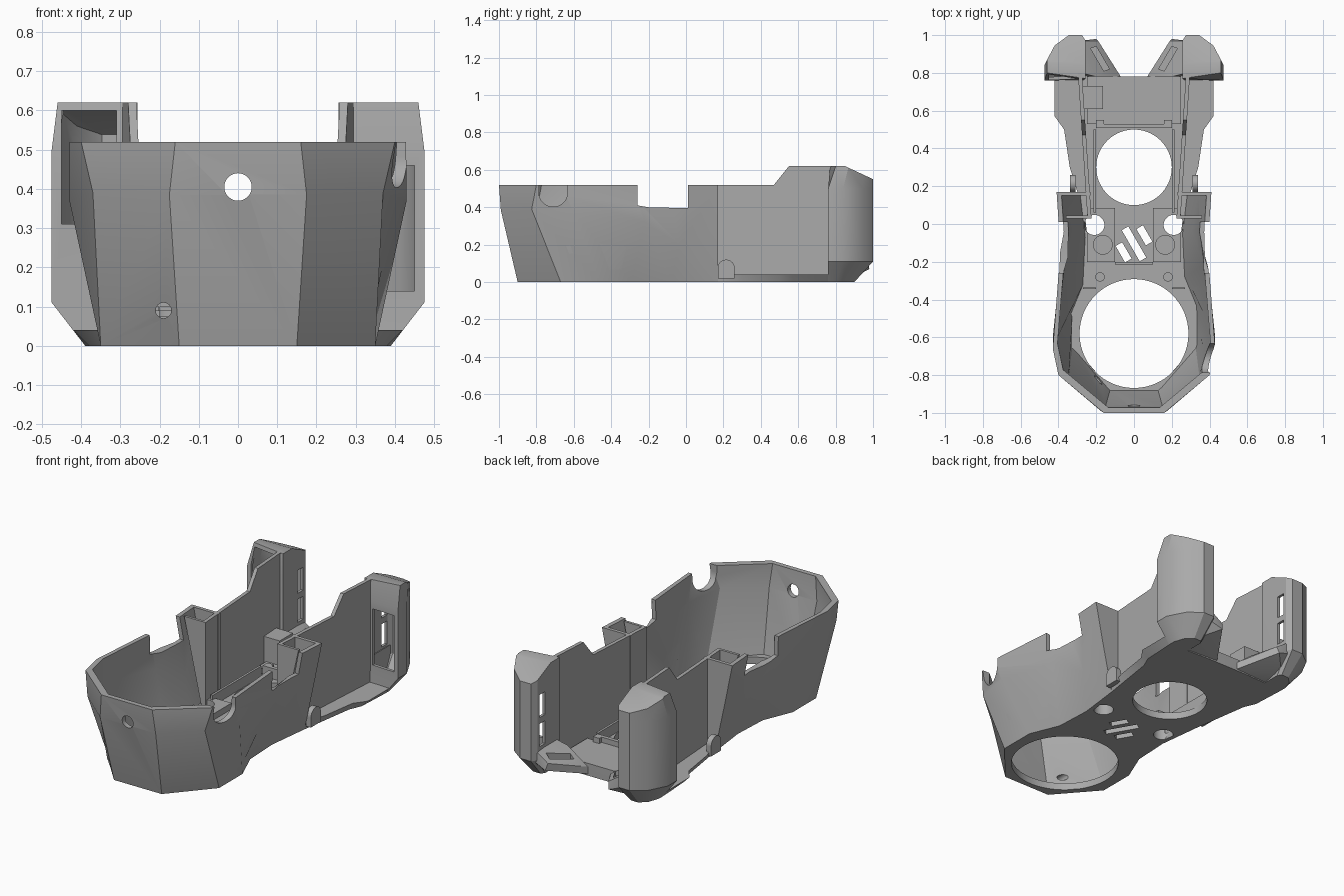
import bpy, bmesh, math
from mathutils import Matrix, Vector

if "Cube" in bpy.data.objects:
    bpy.data.objects.remove(bpy.data.objects["Cube"])

GREY = (0.40, 0.40, 0.40, 1)
mat = bpy.data.materials.new("plain grey")
mat.use_nodes = True
mat.diffuse_color = GREY
mat.node_tree.nodes["Principled BSDF"].inputs["Base Color"].default_value = GREY


def make(name, bm):
    bmesh.ops.recalc_face_normals(bm, faces=bm.faces)
    me = bpy.data.meshes.new(name)
    bm.to_mesh(me)
    bm.free()
    me.materials.append(mat)
    ob = bpy.data.objects.new(name, me)
    bpy.context.collection.objects.link(ob)
    return ob


def loft(name, rings, cut=None):
    """Closed solid through matching rings of points; cut trims it by a plane."""
    bm = bmesh.new()
    rows = [[bm.verts.new(p) for p in r] for r in rings]
    n = len(rows[0])
    for a, b in zip(rows, rows[1:]):
        for i in range(n):
            j = (i + 1) % n
            bm.faces.new((a[i], a[j], b[j], b[i]))
    bm.faces.new(rows[0])
    bm.faces.new(rows[-1])
    if cut:
        geom = bm.verts[:] + bm.edges[:] + bm.faces[:]
        res = bmesh.ops.bisect_plane(bm, geom=geom, plane_co=cut[0], plane_no=cut[1], clear_outer=True)
        edges = [e for e in res["geom_cut"] if isinstance(e, bmesh.types.BMEdge)]
        bmesh.ops.holes_fill(bm, edges=edges)
    return make(name, bm)


def box(name, x, y, z, turn=0):
    bm = bmesh.new()
    mid = Vector([sum(v) / 2 for v in (x, y, z)])
    size = [abs(v[1] - v[0]) for v in (x, y, z)]
    m = Matrix.Translation(mid) @ Matrix.Rotation(turn, 4, "Z") @ Matrix.Diagonal((*size, 1))
    bmesh.ops.create_cube(bm, size=1, matrix=m)
    return make(name, bm)


def cyl(name, at, r, depth, axis="Z", sides=48):
    bm = bmesh.new()
    rot = Matrix.Rotation(0 if axis == "Z" else math.pi / 2, 4, "Y" if axis == "X" else "X")
    bmesh.ops.create_cone(bm, cap_ends=True, segments=sides, radius1=r, radius2=r,
                          depth=depth, matrix=Matrix.Translation(at) @ rot)
    return make(name, bm)


def hull(name, pts):
    bm = bmesh.new()
    for p in pts:
        bm.verts.new(p)
    bmesh.ops.convex_hull(bm, input=bm.verts[:])
    return make(name, bm)


def carve(ob, cutters):
    for c in cutters:
        c.hide_render = True
        mod = ob.modifiers.new("cut", "BOOLEAN")
        mod.operation, mod.solver, mod.object = "DIFFERENCE", "EXACT", c
    bpy.context.view_layer.objects.active = ob
    for mod in list(ob.modifiers):
        bpy.ops.object.modifier_apply(modifier=mod.name)
    for c in cutters:
        bpy.data.objects.remove(c)


def both(half):
    """Right half listed front to back, returned as the full outline."""
    return half[::-1] + [(-p[0], *p[1:]) for p in half]


# Faceted front shell: foot, knuckle line and rim
low = [(.15, -.90), (.35, -.67), (.35, -.46), (.28, -.29), (.27, -.08), (.30, .17)]
knuckle = [(.175, -.99, .385), (.37, -.825, .39), (.43, -.60, .37),
           (.39, -.22, .32), (.335, -.03, .20), (.365, .17, .30)]
high = [(.16, -1), (.40, -.80), (.43, -.66), (.40, -.27), (.395, -.05), (.41, .17)]


def at_height(plan, z):
    return [(x, y, z) for x, y in plan]


def shell_ring(half):
    inner = [(x - .025, y + (.028 if y < -.6 else 0), z) for x, y, z in half]
    return both(half) + both(inner)[::-1]


shell = loft("front_shell", [shell_ring(at_height(low, 0)), shell_ring(knuckle),
                             shell_ring(at_height(high, .52))])
cuts = [cyl("c", (0, -1, .405), .035, .3, "Y"),
        cyl("c", (-.19, -.9, .09), .02, .3, "Y", 24),
        cyl("c", (.42, -.71, .48), .077, .2, "X"),
        box("c", (.34, .5), (-.787, -.633), (.48, .6))]
for s in (-1, 1):
    cuts.append(hull("c", [(s * x, y, z) for x in (.2, .6)
                           for y, z in ((-.26, .6), (-.26, .41), (-.2, .40), (.01, .395), (.01, .6))]))
carve(shell, cuts)

# Floor with round openings and slanted vents
tail_low = [(.32, .30), (.35, .50), (.38, .57), (.39, .77), (.12, .78)]
tail_top = [(.34, .30), (.37, .50), (.42, .57), (.42, .77), (.12, .78)]
floor = loft("floor", [at_height(both(low + tail_low), 0), at_height(both(low + tail_top), .04)])
cuts = [cyl("c", (0, -.58, 0), .288, .3, sides=96), cyl("c", (0, .30, 0), .2, .3, sides=72)]
cuts += [cyl("c", (s * .21, -.005, 0), .053, .3) for s in (-1, 1)]
for x, y, length in ((-.055, -.15, .10), (0, -.105, .19), (.055, -.06, .10)):
    cuts.append(box("c", (x - length / 2, x + length / 2), (y - .02, y + .02), (-.1, .1), -math.pi / 3))
carve(floor, cuts)

# Raised rear floor, low frame around the rear opening, and clip
box("rear_floor_step", (-.25, .25), (.53, .78), (.03, .07))
box("rear_frame_bar", (-.2, .2), (.508, .53), (.03, .10))
box("vent_rear_bar", (-.1, .1), (-.215, -.2), (.03, .07))
box("rear_clip_box", (-.27, -.165), (.61, .73), (.05, .21))

tower_plan = [(.256, .77), (.256, .97), (.275, 1), (.345, 1), (.42, .945), (.475, .84), (.475, .76)]
tower_foot = [(.27, .76), (.27, .88), (.285, .90), (.33, .90), (.37, .86), (.39, .80), (.39, .76)]
tower_top = tower_plan[:5] + [(.46, .87), (.46, .80)]


def wall_x(y):
    return .223 + .066 * y


for s, side in ((1, "left"), (-1, "right")):
    # Long side wall with stepped top, spreading toward the back
    profile = [(.03, .02), (.03, .52), (.47, .52), (.55, .62), (.80, .62), (.80, .02)]
    loft(side + "_channel_wall", [[(s * (wall_x(y) + t), y, z) for y, z in profile] for t in (0, .021)])

    # Open box post behind the shell
    panel = [(.23, .03), (.29, .03), (.35, .30), (.40, .52), (.23, .52)]
    for part, y0, y1, trim in (("front", .03, .045, .04), ("rear", .15, .17, 0)):
        loft(f"{side}_post_{part}_panel", [[(s * (x if x < .25 else x - trim), y, z) for x, z in panel]
                                           for y in (y0, y1)])

    # Rounded tab on the ledge
    cyl(side + "_ledge_tab", (s * .325, .215, .075), .045, .03, "X", 32)
    box(side + "_ledge_tab_base", (s * .31, s * .34), (.17, .26), (.02, .075))

    # Bosses beside the vents and low ribs
    boss = box(side + "_boss", (s * .10, s * .25), (-.2, .085), (.03, .075))
    carve(boss, [cyl("c", (s * .21, -.005, .05), .053, .3)])
    cyl(side + "_screw_pad", (s * .165, -.11, .075), .052, .03)
    cyl(side + "_small_pad", (s * .18, -.28, .045), .025, .03, sides=24)
    box(side + "_cross_rib", (s * .2, s * .27), (-.345, -.335), (.03, .09))
    box(side + "_inner_rib", (s * .202, s * .215), (.06, .5), (.03, .10))
    box(side + "_frame_tab", (s * .16, s * .20), (.51, .55), (.03, .10))

    # Hollow rear duct tower with sloped roof
    def ring(plan, z, k=1):
        return [(s * (.36 + (x - .36) * k), .88 + (y - .88) * k, z) for x, y in plan]

    roof = Vector((0, .42, .9))
    tower = loft(side + "_duct_tower", [ring(tower_foot, 0), ring(tower_plan, .11), ring(tower_plan, .50),
                                        ring(tower_top, .62)], ((0, .85, .62), roof))
    cavity = loft("c", [ring(tower_foot, .02, .84), ring(tower_plan, .12, .85), ring(tower_plan, .50, .85),
                        ring(tower_top, .605, .85)], ((0, .85, .60), roof))
    z0, z1 = (.14, .46) if s > 0 else (.31, .60)
    cuts = [cavity, box("c", (s * .31, s * .45), (.7, .84), (z0, z1))]
    cuts += [box("c", (s * .2, s * .32), (.90, .95), z) for z in ((.18, .31), (.345, .475))]
    carve(tower, cuts)

    # Angled nozzle tip with a recessed outlet
    tip = hull(side + "_nozzle_tip", [(s * x, y, z) for x, y, z in (
        (.07, .78, .01), (.07, .78, .05), (.11, .83, .08), (.19, .97, .11), (.20, .98, .07),
        (.30, .78, 0), (.30, .88, .02), (.28, .97, .10), (.28, .97, .17), (.28, .80, .17),
        (.20, .78, .14))])
    carve(tip, [hull("c", [(s * x, y, z) for x, y in ((.13, .82), (.20, .94), (.23, .93), (.16, .81))
                           for z in (.07, .3)])])

# Smooth shading with sharp creases kept
bpy.ops.object.select_all(action="DESELECT")
for ob in bpy.context.scene.objects:
    if ob.type == "MESH":
        ob.select_set(True)
        bpy.context.view_layer.objects.active = ob
bpy.ops.object.shade_smooth_by_angle(angle=math.radians(28))
